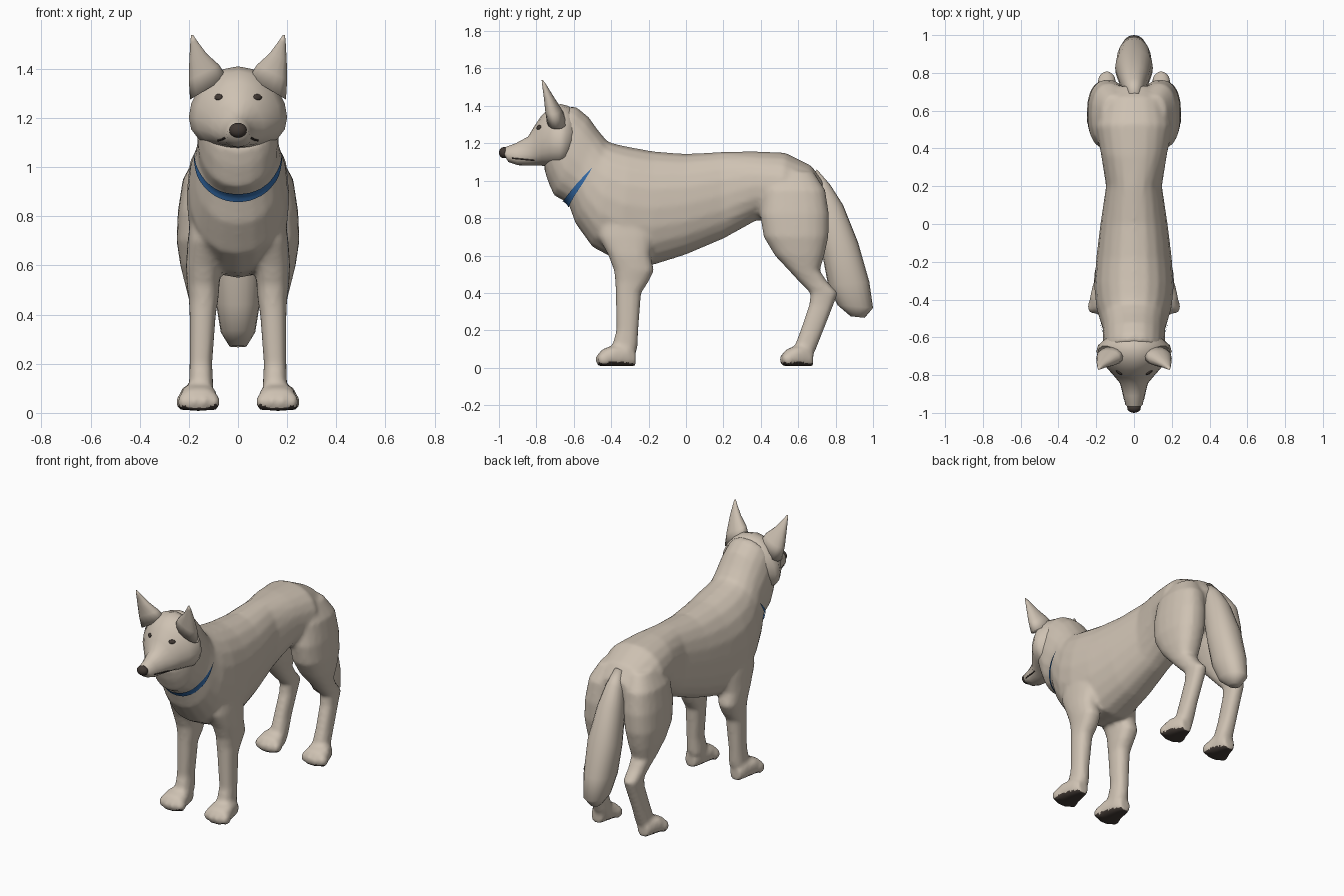
import bpy, bmesh
from math import sin, cos, pi, copysign
from mathutils import Vector, Matrix

cube = bpy.data.objects.get("Cube")
if cube:
    bpy.data.objects.remove(cube, do_unlink=True)


def material(name, rgb):
    m = bpy.data.materials.new(name)
    m.use_nodes = True
    m.diffuse_color = (*rgb, 1)
    bsdf = m.node_tree.nodes["Principled BSDF"]
    bsdf.inputs["Base Color"].default_value = (*rgb, 1)
    bsdf.inputs["Roughness"].default_value = 0.8
    return m


FUR = material("cream fur", (0.62, 0.54, 0.45))
DARK = material("dark brown", (0.055, 0.042, 0.035))
BLUE = material("blue collar", (0.035, 0.15, 0.40))


def loft(bm, rings, n=20, power=2.2, drop=0.0):
    """Skin superellipse rings given as (centre, half axis u, half axis v)."""
    rows = []
    for c, u, v in rings:
        row = []
        for i in range(n):
            a = 2 * pi * i / n
            p = copysign(abs(cos(a)) ** (2 / power), cos(a))
            q = copysign(abs(sin(a)) ** (2 / power), sin(a)) - drop * cos(a) ** 2
            row.append(bm.verts.new(Vector(c) + Vector(u) * p + Vector(v) * q))
        rows.append(row)
    for a, b in zip(rows, rows[1:]):
        for i in range(n):
            j = (i + 1) % n
            bm.faces.new((a[i], a[j], b[j], b[i]))
    bm.faces.new(rows[0])
    bm.faces.new(rows[-1])


def spine(sections):
    """Rings from a top point, a bottom point and a half width."""
    out = []
    for ty, tz, by, bz, w in sections:
        out.append(((0, (ty + by) / 2, (tz + bz) / 2), (w, 0, 0),
                    (0, (ty - by) / 2, (tz - bz) / 2)))
    return out


def limb(sections, side):
    """Level rings from height, front, back, inner and outer limits."""
    return [((side * (xi + xo) / 2, (yf + yb) / 2, z), ((xo - xi) / 2, 0, 0),
             (0, (yb - yf) / 2, 0)) for z, yf, yb, xi, xo in sections]


def ball(bm, centre, size):
    bmesh.ops.create_uvsphere(bm, u_segments=16, v_segments=10, radius=1,
                              matrix=Matrix.Translation(centre) @ Matrix.Diagonal((*size, 1)))


def finish(bm, name, *mats):
    bmesh.ops.recalc_face_normals(bm, faces=bm.faces[:])
    for f in bm.faces:
        f.smooth = True
    me = bpy.data.meshes.new(name)
    bm.to_mesh(me)
    bm.free()
    for m in mats:
        me.materials.append(m)
    ob = bpy.data.objects.new(name, me)
    bpy.context.collection.objects.link(ob)
    return ob


def apply(ob, kind, **settings):
    mod = ob.modifiers.new(kind.lower(), kind)
    for k, v in settings.items():
        setattr(mod, k, v)
    bpy.context.view_layer.objects.active = ob
    bpy.ops.object.modifier_apply(modifier=mod.name)


# Torso and neck
bm = bmesh.new()
loft(bm, spine([
    (.73, 1.0, .73, .88, .09), (.67, 1.08, .64, .78, .17), (.53, 1.15, .49, .77, .205),
    (.36, 1.157, .38, .79, .175), (.2, 1.155, .2, .69, .148), (0, 1.143, 0, .605, .178),
    (-.18, 1.158, -.18, .548, .2), (-.3, 1.18, -.36, .57, .21), (-.38, 1.197, -.5, .645, .2),
    (-.42, 1.21, -.59, .77, .18), (-.47, 1.27, -.63, .88, .165), (-.52, 1.34, -.705, .92, .165),
    (-.58, 1.39, -.74, 1.0, .16), (-.62, 1.40, -.76, 1.07, .15)]))

# Legs, paws and toes, both sides
front_leg = [(.9, -.46, -.22, .06, .18), (.7, -.47, -.17, .06, .205), (.6, -.415, -.19, .07, .212),
             (.52, -.385, -.17, .075, .208), (.46, -.378, -.2, .08, .2), (.4, -.376, -.24, .09, .197),
             (.2, -.372, -.255, .105, .197), (.1, -.4, -.26, .1, .2), (.05, -.42, -.29, .1, .21)]
hind_leg = [(1.05, .45, .68, .03, .17), (.95, .41, .745, .03, .225), (.82, .395, .765, .03, .245),
            (.7, .415, .762, .04, .25), (.6, .475, .74, .06, .235), (.52, .55, .715, .08, .215),
            (.46, .605, .755, .09, .2), (.4, .665, .812, .095, .193), (.34, .66, .79, .1, .19),
            (.2, .612, .735, .105, .195), (.1, .575, .695, .1, .2), (.05, .56, .67, .1, .21)]
for s in (-1, 1):
    for leg, x, toe, heel in ((front_leg, .16, -.485, -.27), (hind_leg, .165, .5, .68)):
        loft(bm, limb(leg, s), power=2.4)
        paw = ((heel, .035, .04), (heel - .04, .055, .055), (toe + .09, .075, .055),
               (toe + .035, .07, .045), (toe + .015, .05, .03))
        loft(bm, [((s * x, y, .008 + h), (w, 0, 0), (0, 0, h)) for y, w, h in paw], power=2.8)
        for k in (-1.5, -.5, .5, 1.5):
            ball(bm, (s * x + k * .041, toe + .03 + .012 * abs(k), .045), (.025, .038, .036))

body = finish(bm, "body", FUR, DARK)
apply(body, "REMESH", mode='VOXEL', voxel_size=.013)
apply(body, "SMOOTH", factor=.5, iterations=5)
for f in body.data.polygons:
    f.use_smooth = True
    f.material_index = int(f.center.z < .035 and f.normal.z < -.5)

# Tail
bm = bmesh.new()
loft(bm, spine([
    (.70, 1.06, .62, .95, .04), (.77, .98, .67, .86, .06), (.84, .87, .69, .75, .08),
    (.92, .67, .73, .60, .1), (.98, .46, .76, .44, .09), (1.0, .32, .81, .335, .07),
    (.955, .267, .88, .275, .035)]))
tail = finish(bm, "tail", FUR)

# Head with wide low cheeks and a narrow muzzle
bm = bmesh.new()
loft(bm, spine([
    (-.57, 1.36, -.6, 1.14, .13), (-.63, 1.4, -.65, 1.075, .19), (-.67, 1.41, -.68, 1.07, .2),
    (-.73, 1.39, -.73, 1.075, .17), (-.775, 1.345, -.77, 1.08, .135), (-.815, 1.285, -.8, 1.08, .105),
    (-.845, 1.235, -.84, 1.08, .075), (-.91, 1.2, -.9, 1.083, .057), (-.965, 1.18, -.95, 1.1, .046),
    (-.985, 1.165, -.965, 1.125, .03)]), power=2, drop=.22)
head = finish(bm, "head", FUR)

# Ears
for s, side in ((-1, "right"), (1, "left")):
    bm = bmesh.new()
    ear = [((.12, -.69, 1.32), (.075, 0, -.045), (0, .055, 0)),
           ((.138, -.712, 1.385), (.062, 0, -.03), (0, .042, 0)),
           ((.163, -.735, 1.45), (.035, 0, -.012), (0, .026, 0)),
           ((.18, -.757, 1.51), (.014, 0, -.003), (0, .012, 0)),
           ((.187, -.768, 1.538), (.004, 0, 0), (0, .004, 0))]
    loft(bm, [((s * c[0], c[1], c[2]), (s * u[0], 0, u[2]), v) for c, u, v in ear], n=14)
    finish(bm, side + "_ear", FUR)

# Nose
bm = bmesh.new()
ball(bm, (0, -.973, 1.15), (.036, .027, .03))
nose = finish(bm, "nose", DARK)

# Eyes and mouth line set on the head surface
bpy.context.view_layer.update()
for s, side in ((-1, "right"), (1, "left")):
    hit, place, normal, _ = head.ray_cast(Vector((s * .08, -2, 1.285)), Vector((0, 1, 0)))
    bm = bmesh.new()
    ball(bm, (0, 0, 0), (.02, .013, .007))
    eye = finish(bm, side + "_eye", DARK)
    eye.matrix_world = Matrix.Translation(place) @ normal.to_track_quat('Z', 'Y').to_matrix().to_4x4()

    points = []
    for i in range(7):
        start = Vector((s, -.81 - .02 * i, 1.108 + .002 * i))
        hit, place, normal, _ = head.ray_cast(start, Vector((-s, 0, 0)))
        if hit:
            points.append(place)
    curve = bpy.data.curves.new(side + "_mouth", 'CURVE')
    curve.dimensions = '3D'
    curve.bevel_depth = .004
    curve.bevel_resolution = 1
    line = curve.splines.new('POLY')
    line.points.add(len(points) - 1)
    for p, co in zip(line.points, points):
        p.co = (*co, 1)
    curve.materials.append(DARK)
    bpy.context.collection.objects.link(bpy.data.objects.new(side + "_mouth", curve))

# Collar: a tapered band hugging the front of the neck
bm = bmesh.new()
low, high, tip = Vector((0, -.608, .865)), Vector((0, -.65, .908)), Vector((0, -.5, 1.07))
rows = []
steps = 24
for i in range(steps + 1):
    a = pi * (i / steps - .5)
    t = 1 - cos(a)
    x = Vector((.165 * sin(a), 0, 0))
    ends = [p.lerp(tip, t) + x for p in (low, high)]
    rows.append([bm.verts.new(ends[0].lerp(ends[1], k / 3)) for k in range(4)])
for a, b in zip(rows, rows[1:]):
    for k in range(3):
        bm.faces.new((a[k], b[k], b[k + 1], a[k + 1]))
collar = finish(bm, "collar", BLUE)
apply(collar, "SHRINKWRAP", target=body, wrap_method='NEAREST_SURFACEPOINT',
      wrap_mode='ABOVE_SURFACE', offset=.007)
